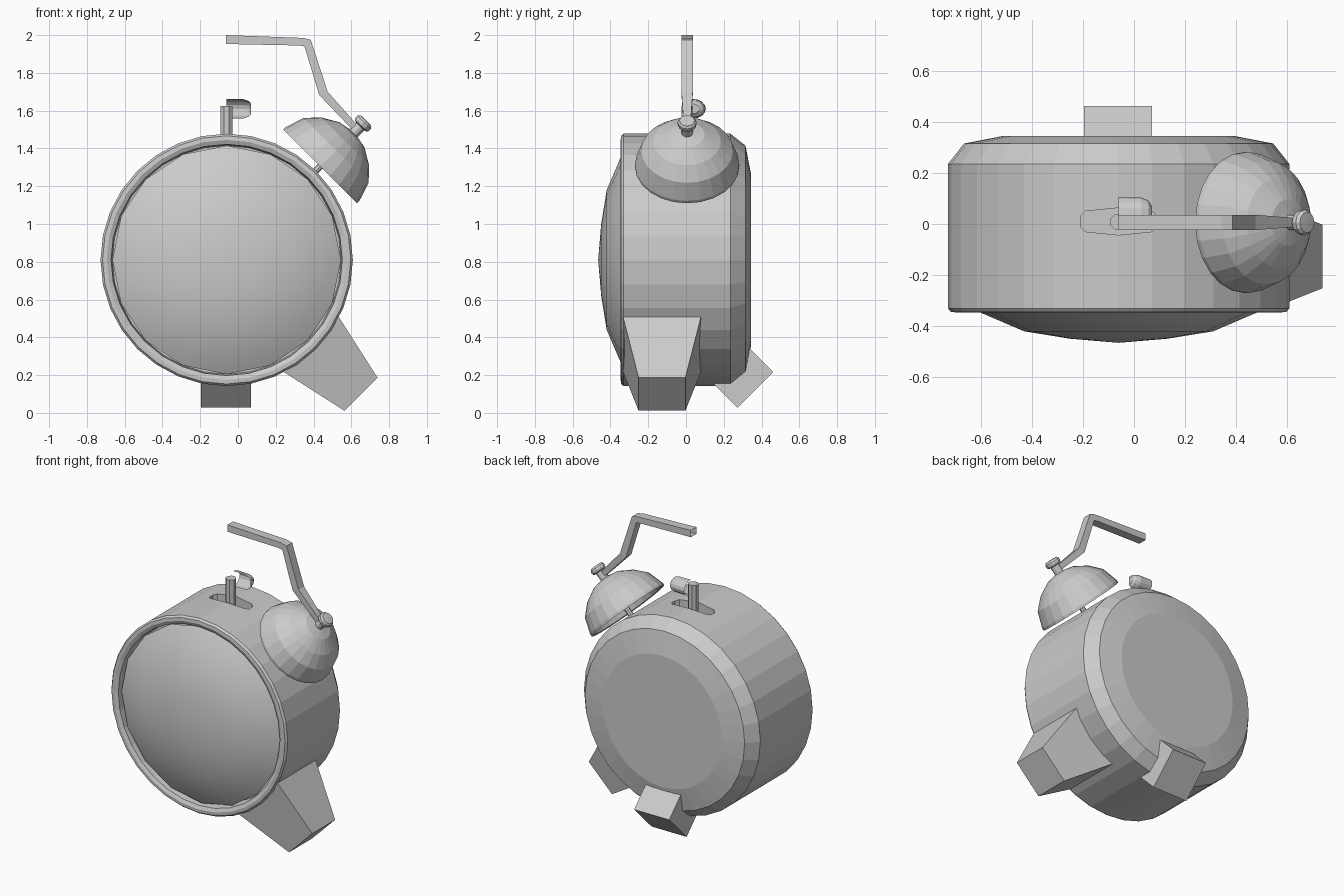
import bpy, bmesh
from math import sin, cos, pi, sqrt
from mathutils import Vector, Matrix

if "Cube" in bpy.data.objects:
    bpy.data.objects.remove(bpy.data.objects["Cube"])

CX, CY, CZ = -0.06, 0.006, 0.81          # centre axis of the clock case
CENTRE = Vector((CX, 0, CZ))


def make(name, bm, smooth=False):
    bmesh.ops.remove_doubles(bm, verts=bm.verts, dist=1e-5)
    bmesh.ops.recalc_face_normals(bm, faces=bm.faces)
    for f in bm.faces:
        f.smooth = smooth
    me = bpy.data.meshes.new(name)
    bm.to_mesh(me)
    bm.free()
    ob = bpy.data.objects.new(name, me)
    bpy.context.collection.objects.link(ob)
    return ob


def bridge(bm, rings, closed=True):
    """Skin a list of vertex rings with quads."""
    for a, b in zip(rings, rings[1:]):
        n = len(a)
        for i in range(n if closed else n - 1):
            j = (i + 1) % n
            bm.faces.new((a[i], a[j], b[j], b[i]))


def lathe(name, profile, sides, origin, axis, smooth=False, phase=0.0):
    """Revolve (radius, distance) points about an axis."""
    axis = Vector(axis).normalized()
    u = Vector((0, 1, 0)) if abs(axis.y) < 0.9 else Vector((1, 0, 0))
    v = axis.cross(u)
    bm = bmesh.new()
    rings = []
    for r, t in profile:
        rings.append([bm.verts.new(Vector(origin) + axis * t + r * (
            u * cos(2 * pi * i / sides + phase) + v * sin(2 * pi * i / sides + phase)))
            for i in range(sides)])
    bridge(bm, rings)
    bmesh.ops.dissolve_degenerate(bm, dist=1e-5, edges=bm.edges)
    return make(name, bm, smooth)


def frustum(name, origin, axis, half0, half1, t0, t1, side):
    """Square block running along an axis, with separate end widths."""
    axis, side = Vector(axis).normalized(), Vector(side)
    other = axis.cross(side)
    bm = bmesh.new()
    rings = []
    for h, t in ((half0, t0), (half1, t1)):
        rings.append([bm.verts.new(Vector(origin) + axis * t + side * h * a + other * h * b)
                      for a, b in ((-1, -1), (1, -1), (1, 1), (-1, 1))])
    bridge(bm, rings)
    for r in rings:
        bm.faces.new(r)
    return make(name, bm)


# Case: rim, recess, straight wall and stepped back
case = lathe("case", [(0, -0.25), (0.605, -0.25), (0.612, -0.335), (0.635, -0.346),
                      (0.657, -0.344), (0.668, -0.33), (0.668, 0.235),
                      (0.605, 0.315), (0.45, 0.345), (0, 0.345)],
             32, CENTRE, (0, 1, 0))

# Slot for the hammer, cut in the top of the case
bm = bmesh.new()
outline = [(-0.15, -0.02), (-0.13, -0.04), (0, -0.053), (0.13, -0.04), (0.15, -0.02),
           (0.15, 0.02), (0.13, 0.04), (0, 0.053), (-0.13, 0.04), (-0.15, 0.02)]
rings = [[bm.verts.new((CX + x, 0.01 + y, z)) for x, y in outline] for z in (1.38, 1.6)]
bridge(bm, rings)
for r in rings:
    bm.faces.new(r)
cutter = make("slot_cutter", bm)
cutter.hide_render = True
mod = case.modifiers.new("slot", "BOOLEAN")
mod.operation = "DIFFERENCE"
mod.solver = "EXACT"
mod.object = cutter
deps = bpy.context.evaluated_depsgraph_get()
cut_mesh = bpy.data.meshes.new_from_object(case.evaluated_get(deps))
case.modifiers.clear()
case.data = cut_mesh
bpy.data.objects.remove(cutter)

# Domed glass
lathe("glass", [(0, -0.465), (0.19, -0.449), (0.37, -0.42), (0.54, -0.347), (0.605, -0.31)],
      16, CENTRE, (0, 1, 0), smooth=True)

# Bell on its post, tilted 45 degrees away from the case centre
diag = (1, 0, 1)
hub = CENTRE + Vector((0, CY, 0))
lathe("bell", [(0, 0.94), (0.085, 0.922), (0.165, 0.872), (0.225, 0.81), (0.262, 0.705),
               (0.276, 0.70), (0.276, 0.718), (0.243, 0.82), (0.178, 0.888),
               (0.092, 0.938), (0, 0.955)], 24, hub, diag)
lathe("bell_post", [(0, 0.63), (0.018, 0.63), (0.018, 0.95), (0, 0.95)], 8, hub, diag)
lathe("bell_nut", [(0, 0.93), (0.03, 0.93), (0.03, 1.0), (0.046, 1.005), (0.05, 1.015),
                   (0.05, 1.03), (0.04, 1.043), (0, 1.045)], 12, hub, diag)

# Carrying handle: rectangular bar swept along a bent path, open at the middle
bm = bmesh.new()
path = [((-0.063, 2.0), (-0.063, 1.953), 0.03), ((0.345, 1.985), (0.325, 1.945), 0.03),
        ((0.385, 1.975), (0.352, 1.94), 0.03), ((0.475, 1.70), (0.43, 1.683), 0.03),
        ((0.622, 1.535), (0.59, 1.515), 0.018), ((0.66, 1.50), (0.63, 1.48), 0.015)]
bridge(bm, [[bm.verts.new((x, CY + s * w, z))
             for (x, z), s in ((o, -1), (o, 1), (i, 1), (i, -1))] for o, i, w in path])
make("handle", bm)

# Hammer: octagonal stem and half-shell head
lathe("hammer_stem", [(0, 1.36), (0.034, 1.36), (0.034, 1.625), (0, 1.625)],
      8, (CX, 0.008, 0), (0, 0, 1), phase=pi / 8)
bm = bmesh.new()
rings = []
for x, s in ((CX, 1.0), (0.03, 0.97), (0.057, 0.8), (0.07, 0.5), (0.07, 0.0)):
    rings.append([bm.verts.new((x, 0.035 + 0.07 * s * sin(pi * k / 8),
                                1.61 + 0.052 * s * cos(pi * k / 8))) for k in range(9)])
bridge(bm, rings, closed=False)
make("hammer_head", bm)

# Feet: tapered side foot and straight rear foot
frustum("side_foot", CENTRE + Vector((0, -0.127, 0)), (1, 0, -1),
        0.209, 0.124, 0.62, 1.005, (0, 1, 0))
frustum("rear_foot", (-0.063, 0.367, 0.122), (0, 1, -1),
        0.133, 0.133, -0.3, 0.0, (1, 0, 0))
